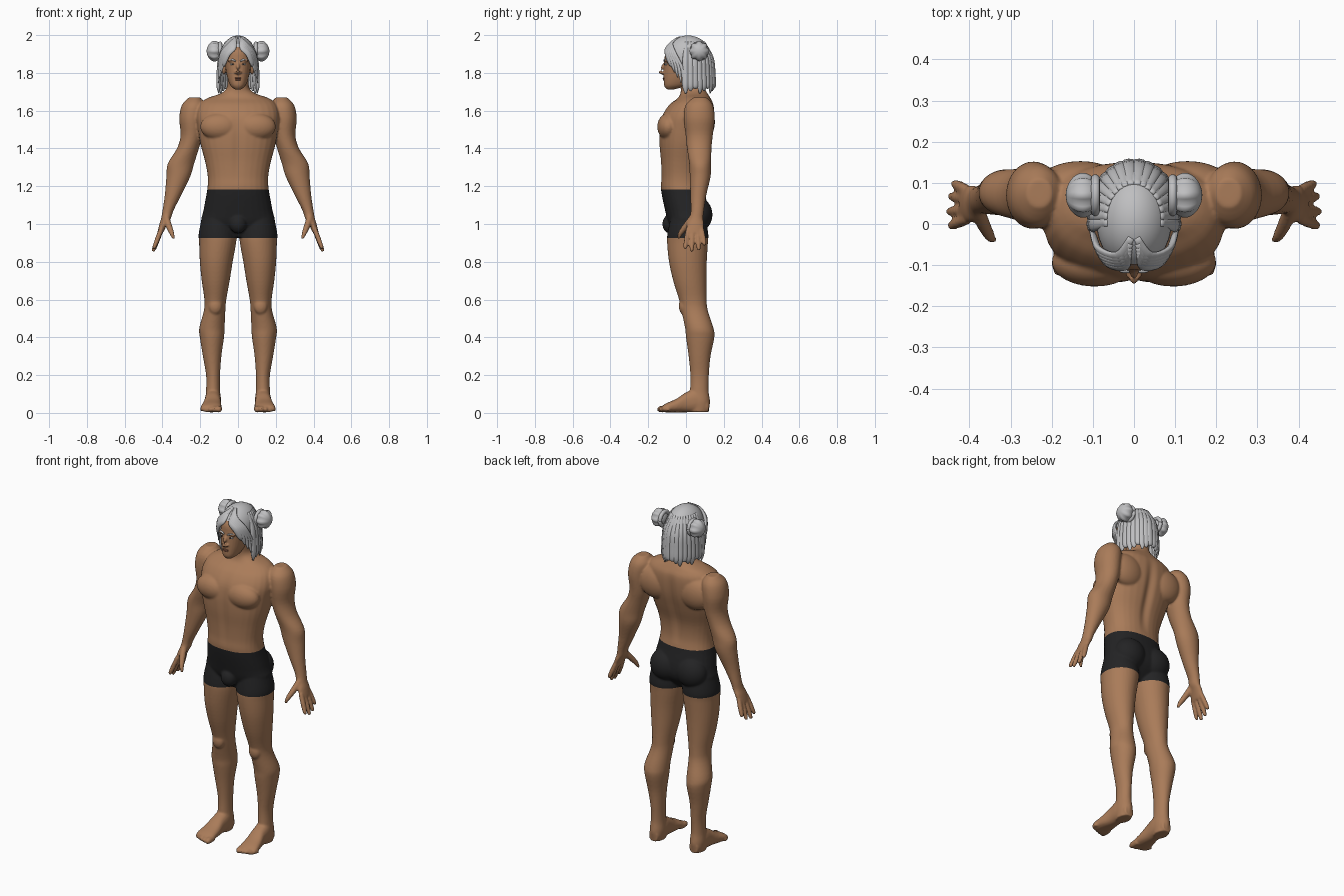
import bpy, bmesh
from math import sin, cos, pi, radians, sqrt, exp
from mathutils import Vector, Matrix

if "Cube" in bpy.data.objects:
    bpy.data.objects.remove(bpy.data.objects["Cube"])


def material(name, r, g, b):
    m = bpy.data.materials.new(name)
    m.use_nodes = True
    m.diffuse_color = (r, g, b, 1)
    bsdf = next(n for n in m.node_tree.nodes if n.type == 'BSDF_PRINCIPLED')
    bsdf.inputs["Base Color"].default_value = (r, g, b, 1)
    bsdf.inputs["Roughness"].default_value = 0.7
    return m


SKIN = material("brown skin", 0.40, 0.20, 0.10)
CLOTH = material("black cloth", 0.017, 0.017, 0.018)
HAIR = material("silver hair", 0.52, 0.52, 0.53)
LIP = material("dark lip", 0.27, 0.11, 0.065)
EYE = material("eye white", 0.65, 0.63, 0.6)
IRIS = material("dark iris", 0.03, 0.025, 0.025)


# ---------- helpers ----------
def catmull(a, b, c, d, t):
    return 0.5 * (2 * b + (c - a) * t + (2 * a - 5 * b + 4 * c - d) * t * t
                  + (3 * b - a - 3 * c + d) * t ** 3)


def sweep(bm, rings, n=2.0, seg=24, sub=4):
    """Skin a smooth closed tube through rings of (centre, u axis, v axis)."""
    fine, last = [], len(rings) - 1
    for i in range(last):
        four = [rings[max(0, min(last, i + k))] for k in (-1, 0, 1, 2)]
        for s in range(sub):
            fine.append([catmull(*(r[j] for r in four), s / sub) for j in range(3)])
    fine.append(rings[-1])
    loops = []
    for c, u, v in fine:
        loop = []
        for k in range(seg):
            a = 2 * pi * k / seg
            x, y = cos(a), sin(a)
            f = (abs(x) ** n + abs(y) ** n) ** (-1 / n)
            loop.append(bm.verts.new(c + u * x * f + v * y * f))
        loops.append(loop)
    for p, q in zip(loops, loops[1:]):
        for k in range(seg):
            bm.faces.new((p[k], p[k - 1], q[k - 1], q[k]))
    bm.faces.new(loops[0])
    bm.faces.new(loops[-1][::-1])


def column(bm, rows, n=2.0):
    """Upright loft from rows of z, centre x, centre y, radius x, radius y."""
    sweep(bm, [(Vector((x, y, z)), Vector((a, 0, 0)), Vector((0, b, 0)))
               for z, x, y, a, b in rows], n, 32)


def trunk(bm, rows, n):
    """Centred upright loft from rows of z, half width, front y, back y."""
    column(bm, [(z, 0, (f + b) / 2, w, (b - f) / 2) for z, w, f, b in rows], n)


def tube(bm, pts, flat=1.0, hub=(0, 0, -9), seg=12):
    """Tube along (point, radius) pairs, flattened in the direction away from hub."""
    rings = []
    for i, (p, r) in enumerate(pts):
        t = (Vector(pts[min(i + 1, len(pts) - 1)][0]) - Vector(pts[max(i - 1, 0)][0])).normalized()
        o = Vector(p) - Vector(hub)
        o = (o - t * o.dot(t)).normalized()
        rings.append((Vector(p), t.cross(o) * r, o * r * flat))
    sweep(bm, rings, 2, seg)


def ball(bm, centre, radii):
    return bmesh.ops.create_uvsphere(
        bm, u_segments=32, v_segments=20, radius=1,
        matrix=Matrix.Translation(centre) @ Matrix.Diagonal((*radii, 1)))["verts"]


def mirror(bm):
    new = bmesh.ops.duplicate(bm, geom=bm.verts[:] + bm.edges[:] + bm.faces[:])["geom"]
    for v in new:
        if isinstance(v, bmesh.types.BMVert):
            v.co.x *= -1


def finish(bm, name, mats):
    bmesh.ops.recalc_face_normals(bm, faces=bm.faces)
    me = bpy.data.meshes.new(name)
    bm.to_mesh(me)
    bm.free()
    for m in mats:
        me.materials.append(m)
    me.polygons.foreach_set("use_smooth", [True] * len(me.polygons))
    ob = bpy.data.objects.new(name, me)
    bpy.context.collection.objects.link(ob)
    return ob


def fuse(ob, voxel, rounds):
    """Melt overlapping parts into one smooth skin; returns it as a bmesh."""
    m = ob.modifiers.new("fuse", 'REMESH')
    m.mode, m.voxel_size = 'VOXEL', voxel
    s = ob.modifiers.new("soften", 'SMOOTH')
    s.factor, s.iterations = 0.5, rounds
    bm = bmesh.new()
    bm.from_object(ob, bpy.context.evaluated_depsgraph_get())
    bpy.data.objects.remove(ob)
    return bm


# ---------- body: left limbs, mirrored, then trunk ----------
bm = bmesh.new()
column(bm, [(1.67, .23, .075, .03, .035), (1.63, .235, .07, .062, .072),
            (1.56, .245, .07, .066, .082), (1.47, .246, .07, .058, .072),
            (1.40, .265, .07, .058, .065), (1.32, .302, .075, .07, .058),
            (1.25, .316, .075, .063, .055), (1.15, .345, .065, .043, .042),
            (1.07, .371, .06, .029, .035), (1.03, .381, .054, .026, .037),
            (1.0, .395, .05, .021, .045), (.955, .411, .046, .016, .046)])
column(bm, [(1.04, .105, .01, .085, .09), (.95, .108, .01, .1, .108),
            (.9, .108, .008, .098, .108), (.8, .115, .01, .087, .1),
            (.7, .118, .02, .074, .088), (.6, .12, .036, .058, .073),
            (.54, .124, .046, .057, .07), (.45, .138, .07, .067, .075),
            (.4, .138, .075, .064, .075), (.3, .137, .072, .049, .058),
            (.2, .132, .072, .037, .049), (.12, .132, .07, .037, .049),
            (.06, .132, .07, .042, .057), (.004, .132, .07, .036, .05)])
# fingers and thumb
for y0, x, y, z in [(.012, .447, -.005, .868), (.035, .451, .03, .853),
                    (.06, .446, .068, .86), (.082, .438, .099, .886)]:
    base, tip = Vector((.405, y0, .975)), Vector((x, y, z))
    tube(bm, [(base, .013), (base.lerp(tip, .5), .0135), (base.lerp(tip, .9), .011), (tip, .006)])
tube(bm, [((.382, .04, 1.04), .018), ((.366, .0, .99), .017),
          ((.35, -.03, .95), .013), ((.34, -.04, .922), .007)])
# foot with toes
sweep(bm, [(Vector((x, y, h / 2 + .003)), Vector((w, 0, 0)), Vector((0, 0, h / 2)))
           for y, x, w, h in [(.12, .132, .028, .06), (.06, .132, .042, .12), (0, .134, .043, .105),
                              (-.05, .138, .05, .072), (-.1, .142, .055, .05), (-.125, .142, .05, .035)]], 2.4)
for i in range(5):
    x, tip, r = .102 + .022 * i, -.152 + .004 * i * i * .6, .018 - .0015 * i
    tube(bm, [((x, -.09, .022), r), ((x, tip + .02, .02), r), ((x, tip, .017), r * .5)])
# chest, shoulder blade, glute and kneecap masses
ball(bm, (.095, -.092, 1.515), (.105, .06, .072))
ball(bm, (.13, .095, 1.54), (.105, .058, .095))
ball(bm, (.085, .065, 1.05), (.092, .075, .09))
ball(bm, (.12, -.012, .565), (.036, .026, .045))
mirror(bm)
ball(bm, (0, -.085, 1.0), (.045, .04, .05))
trunk(bm, [(.93, .07, -.05, .05), (1.0, .188, -.09, .11), (1.07, .183, -.11, .12),
           (1.18, .163, -.132, .095), (1.25, .16, -.131, .085), (1.33, .174, -.134, .092),
           (1.42, .198, -.142, .12), (1.5, .212, -.142, .142), (1.57, .22, -.128, .15),
           (1.63, .205, -.09, .147), (1.665, .165, -.045, .13), (1.69, .095, -.03, .115),
           (1.72, .06, -.028, .098), (1.78, .056, -.035, .085), (1.85, .05, -.03, .075)], 2.3)
bm = fuse(finish(bm, "body_parts", []), .006, 4)
# spine and breastbone furrows
for v in bm.verts:
    x, y, z = v.co
    if 1.2 < z < 1.66:
        fade = sin(pi * (z - 1.2) / .46)
        v.co.y += (-.014 if y > 0 else .007) * fade * exp(-(x / .025) ** 2)
# shorts coloured between clean waist and hem cuts
HEM, WAIST = .925, 1.183
for h in (HEM, WAIST):
    bmesh.ops.bisect_plane(bm, geom=bm.verts[:] + bm.edges[:] + bm.faces[:],
                           plane_co=(0, 0, h), plane_no=(0, 0, 1))
for f in bm.faces:
    c = f.calc_center_median()
    f.material_index = int(HEM < c.z < WAIST and abs(c.x) < .25)
finish(bm, "body_with_shorts", [SKIN, CLOTH])

# ---------- head ----------
bm = bmesh.new()
ball(bm, (.075, .005, 1.825), (.012, .02, .034))
ball(bm, (.012, -.122, 1.802), (.008, .01, .007))
ball(bm, (.028, -.1, 1.864), (.026, .014, .008))
mirror(bm)
trunk(bm, [(1.713, .018, -.102, -.06), (1.733, .04, -.116, 0), (1.77, .055, -.118, .04),
           (1.82, .065, -.117, .07), (1.87, .071, -.114, .09), (1.92, .07, -.105, .1),
           (1.965, .045, -.06, .075)], 2.3)
tube(bm, [((0, -.106, 1.858), .007), ((0, -.124, 1.828), .009),
          ((0, -.136, 1.806), .0095), ((0, -.116, 1.795), .008)])
finish(fuse(finish(bm, "head_parts", []), .004, 2), "head", [SKIN])

bm = bmesh.new()
ball(bm, (0, -.116, 1.772), (.019, .008, .004))
ball(bm, (0, -.115, 1.764), (.016, .008, .005))
finish(bm, "lips", [LIP])
for name, centre, radii, mat in [("eyes", (.028, -.102, 1.846), (.014, .012, .006), EYE),
                                 ("irises", (.028, -.112, 1.846), (.005, .004, .005), IRIS)]:
    bm = bmesh.new()
    ball(bm, centre, radii)
    mirror(bm)
    finish(bm, name, [mat])
bm = bmesh.new()
tube(bm, [((.012, -.115, 1.862), .004), ((.03, -.113, 1.87), .005), ((.05, -.098, 1.866), .002)])
mirror(bm)
finish(bm, "eyebrows", [HAIR])

# ---------- hair ----------
HUB, CAP = Vector((0, .01, 1.885)), Vector((.092, .122, .113))


def scalp(angle, z, k):
    """Point over the scalp; angle runs from the front (0) to the back (180)."""
    f = k * sqrt(max(0, 1 - (max(0, z - HUB.z) / CAP.z) ** 2))
    a = radians(angle)
    return (CAP.x * f * sin(a), HUB.y - CAP.y * f * cos(a), z)


bm = bmesh.new()
cap = ball(bm, HUB, CAP)
bmesh.ops.delete(bm, geom=[v for v in cap if v.co.z < 1.79 + max(0, .02 - v.co.y) * 1.1], context='VERTS')
finish(bm, "hair_cap", [HAIR])

bm = bmesh.new()
for i in range(9):
    a, dip = 85 + 11 * i, .012 * (i % 3)
    tube(bm, [(scalp(a, 1.965, 1.0), .008), (scalp(a, 1.88, 1.05), .017), (scalp(a, 1.79, 1.12), .02),
              (scalp(a, 1.73, 1.14), .018), (scalp(a, 1.692 + dip, 1.1), .005)], .55, HUB)
mirror(bm)
finish(bm, "back_locks", [HAIR])

bm = bmesh.new()
for i in range(5):
    t = 1 - .1 * i
    tube(bm, [(scalp(12, 1.99 - .006 * i, 1.0), .008), (scalp(28 * t, 1.955 - .006 * i, 1.05), .016),
              (scalp(56 * t, 1.9, 1.1), .017), (scalp(76 * t, 1.82 + .008 * i, 1.12), .013),
              (scalp(84 * t, 1.72 + .028 * i, 1.2 - .03 * i), .004)], .5, HUB)
mirror(bm)
finish(bm, "front_locks", [HAIR])

# fluted buns with a tie at the root
bm = bmesh.new()
centre = Vector((.124, .07, 1.915))
for v in ball(bm, (0, 0, 0), (1, 1, 1)):
    x, y, z = v.co
    a = 2 * pi * round(32 * (0.5 + Vector((x, y)).angle_signed(Vector((1, 0)), 0) / (2 * pi))) / 32
    k = 1 + .09 * cos(8 * a) * (1 - z * z)
    v.co = centre + Vector((z * .042, x * k * .05, y * k * .05))
ring = [(centre + Vector((-.03, .04 * cos(a), .04 * sin(a))), .011)
        for a in (2 * pi * i / 16 for i in range(17))]
tube(bm, ring, 1, centre)
mirror(bm)
finish(bm, "hair_buns", [HAIR])
